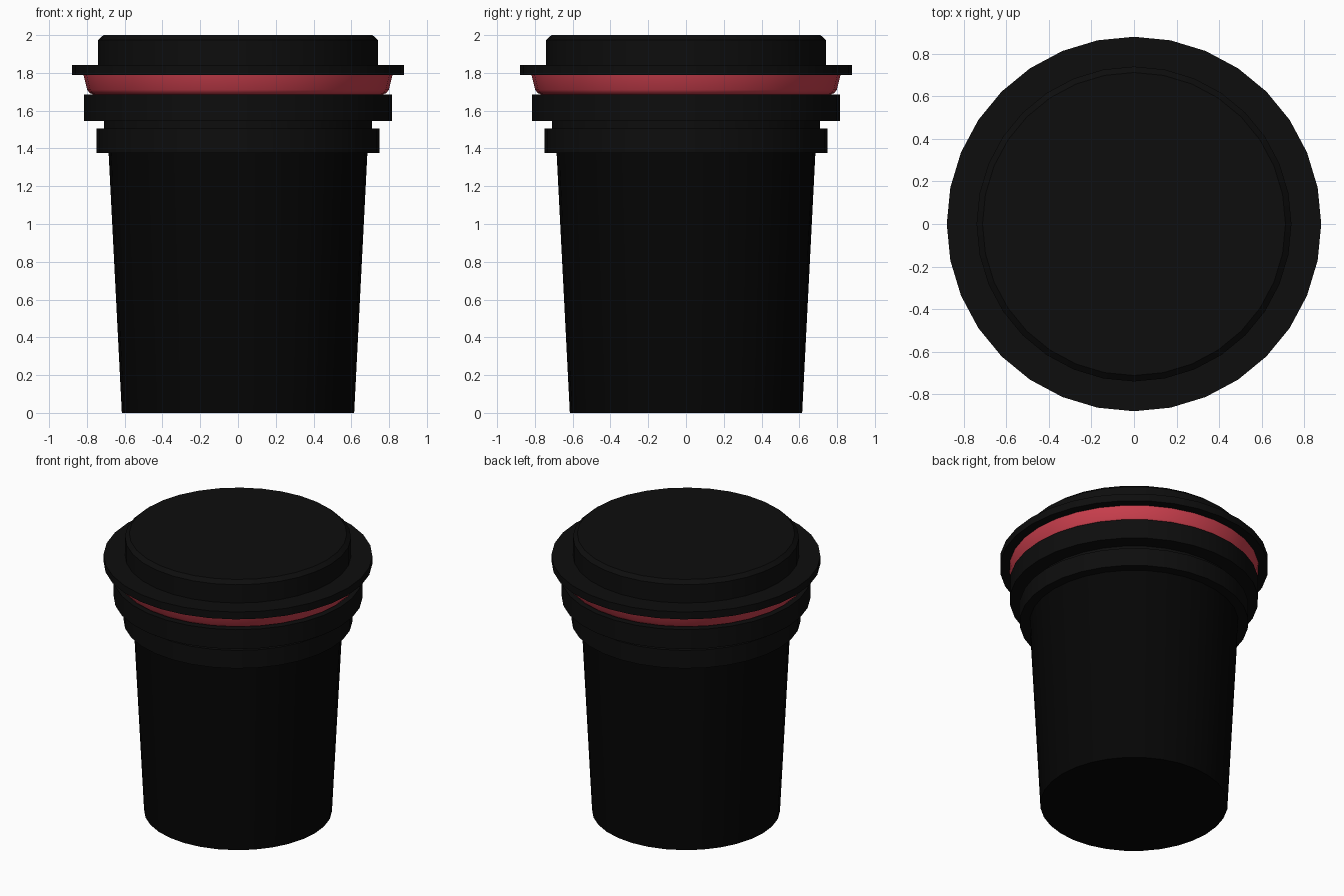
import bpy, bmesh, math

if "Cube" in bpy.data.objects:
    bpy.data.objects.remove(bpy.data.objects["Cube"])

SIDES = 32


def material(name, rgb):
    m = bpy.data.materials.new(name)
    m.diffuse_color = (*rgb, 1)
    m.use_nodes = True
    m.node_tree.nodes["Principled BSDF"].inputs["Base Color"].default_value = m.diffuse_color
    return m


def lathe(name, profile, mat, angle=30):
    """Closed solid turned from (radius, height) points, bottom to top."""
    bm = bmesh.new()
    rings = []
    for r, z in profile:
        rings.append([bm.verts.new((r * math.cos(2 * math.pi * i / SIDES),
                                    r * math.sin(2 * math.pi * i / SIDES), z))
                      for i in range(SIDES)])
    for low, high in zip(rings, rings[1:]):
        for i in range(SIDES):
            j = (i + 1) % SIDES
            bm.faces.new((low[i], low[j], high[j], high[i]))
    bm.faces.new(rings[0][::-1])
    bm.faces.new(rings[-1])
    mesh = bpy.data.meshes.new(name)
    bm.to_mesh(mesh)
    bm.free()
    mesh.materials.append(mat)
    ob = bpy.data.objects.new(name, mesh)
    bpy.context.collection.objects.link(ob)
    bpy.ops.object.select_all(action='DESELECT')
    ob.select_set(True)
    bpy.context.view_layer.objects.active = ob
    bpy.ops.object.shade_smooth_by_angle(angle=math.radians(angle))
    return ob


black = material("black", (0.004, 0.004, 0.004))
body_black = material("body_black", (0.0015, 0.0015, 0.0015))
red = material("red", (0.6, 0.05, 0.075))

# Tapered cup body
lathe("cup_body", [(0.615, 0), (0.685, 1.375)], body_black)

# Lower grip ring, narrow neck and upper ring
lathe("lower_ring", [(0.75, 1.375), (0.75, 1.505)], black)
lathe("neck", [(0.71, 1.505), (0.71, 1.545)], black)
lathe("upper_ring", [(0.815, 1.545), (0.815, 1.685)], black)

# Red band with a rounded lower edge
lathe("red_band", [(0.765, 1.685), (0.785, 1.693), (0.798, 1.71), (0.818, 1.79)], red, 60)

# Lid: wide flange and raised top with a chamfered rim
lathe("lid_flange", [(0.88, 1.79), (0.88, 1.843)], black)
lathe("lid_top", [(0.74, 1.843), (0.74, 1.975), (0.712, 2.0)], black)
